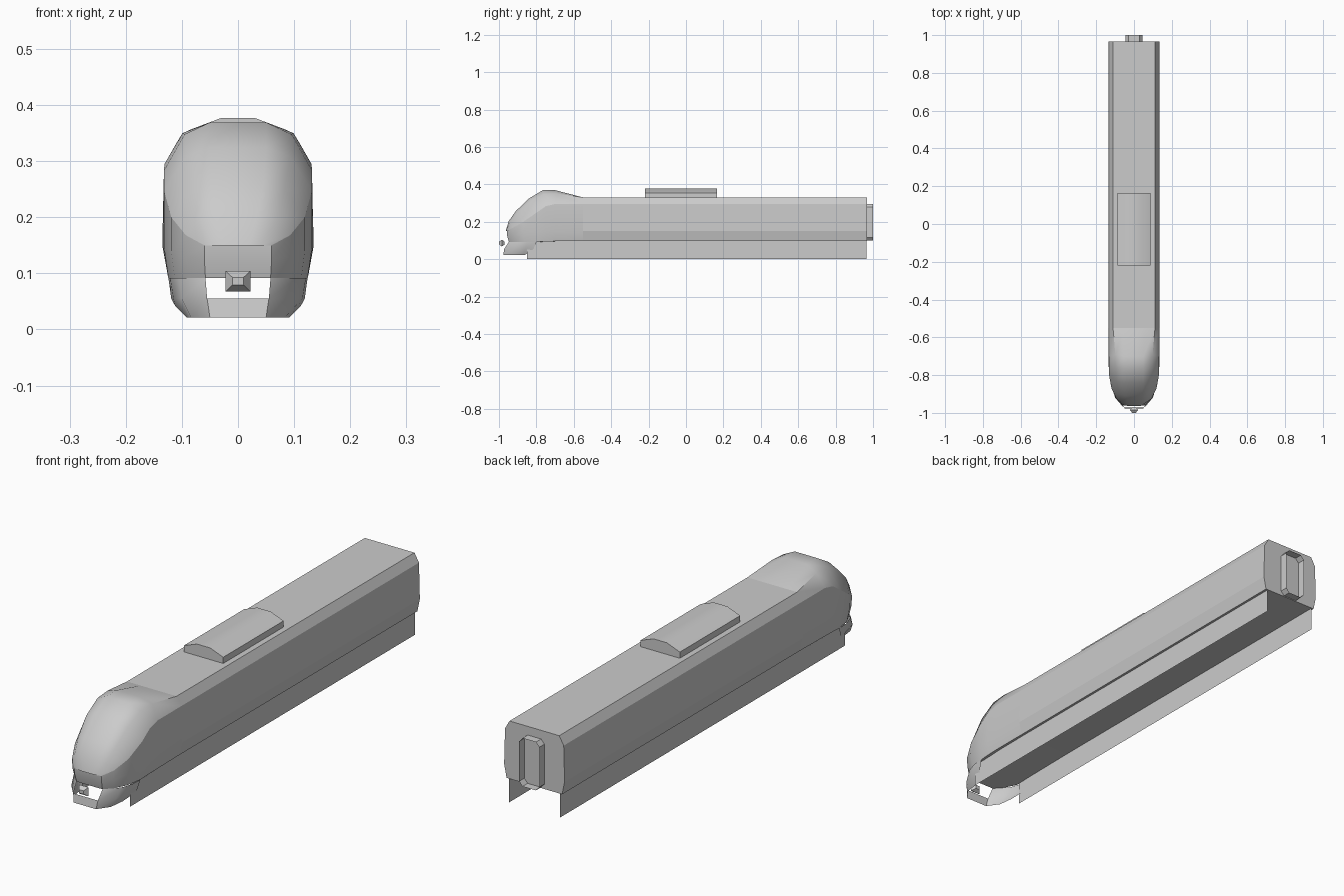
import bpy, bmesh, math

if "Cube" in bpy.data.objects:
    bpy.data.objects.remove(bpy.data.objects["Cube"])


def make(name, verts, faces, smooth=None):
    me = bpy.data.meshes.new(name)
    me.from_pydata(verts, [], faces)
    bm = bmesh.new()
    bm.from_mesh(me)
    bmesh.ops.remove_doubles(bm, verts=bm.verts, dist=0.0005)
    bmesh.ops.recalc_face_normals(bm, faces=bm.faces)
    bm.to_mesh(me)
    bm.free()
    ob = bpy.data.objects.new(name, me)
    bpy.context.collection.objects.link(ob)
    if smooth:
        bpy.ops.object.select_all(action='DESELECT')
        ob.select_set(True)
        bpy.context.view_layer.objects.active = ob
        bpy.ops.object.shade_smooth_by_angle(angle=math.radians(smooth))
    return ob


def flip(p):
    return (-p[0], p[1], p[2])


def loft(name, rows, smooth=None, skip=(), extra=None):
    """Skin rows of equal length; skip holds (row, column) cells left open."""
    n = len(rows[0])
    verts = [p for r in rows for p in r]
    faces = [(i * n + j, i * n + j + 1, (i + 1) * n + j + 1, (i + 1) * n + j)
             for i in range(len(rows) - 1) for j in range(n - 1) if (i, j) not in skip]
    if extra:
        faces += extra
    return make(name, verts, faces, smooth)


def extrude(name, profile, y0, y1, front=True, back=True, smooth=None):
    """Closed x-z profile swept along y."""
    n = len(profile)
    verts = [(x, y, z) for y in (y0, y1) for x, z in profile]
    faces = [(i, (i + 1) % n, n + (i + 1) % n, n + i) for i in range(n)]
    if front:
        faces.append(tuple(range(n)))
    if back:
        faces.append(tuple(range(n, 2 * n)))
    return make(name, verts, faces, smooth)


def mirrored(half):
    return half + [(-x, z) for x, z in reversed(half)]


# Main car body
extrude("car_body", mirrored([(.124, .097), (.135, .15), (.131, .295), (.111, .33)]),
        -.55, .967, front=False)

# Roof equipment housing
extrude("roof_housing", mirrored([(.088, .325), (.088, .355), (.03, .377)]), -.22, .165, smooth=30)

# Rear gangway: an open tube with clipped corners
extrude("rear_gangway", mirrored([(.03, .10), (.045, .117), (.045, .278), (.03, .295)]),
        .967, 1.0, front=False, back=False)

# Side skirts
for s, side in ((-1, "left"), (1, "right")):
    x = s * .114
    make(side + "_skirt", [(x, -.85, 0), (x, .965, 0), (x, .965, .1), (x, -.85, .1)], [(0, 1, 2, 3)])

# Nose crease line between cab hump and side wall
crease = [(.131, -.55, .295), (.131, -.70, .295), (.132, -.75, .283), (.132, -.80, .248),
          (.119, -.87, .20), (.093, -.925, .168), (.06, -.958, .15)]

# Cab hump: shoulder and top lines above the crease
shoulder = [(.111, -.55, .33), (.099, -.69, .350), (.095, -.76, .348), (.092, -.835, .308),
            (.083, -.90, .248), (.07, -.942, .197), (.04, -.962, .15)]
top = [(.05, -.55, .33), (.05, -.70, .369), (.05, -.765, .369), (.05, -.84, .324),
       (.045, -.91, .257), (.035, -.948, .203), (.02, -.964, .15)]
loft("cab_hump", [[c, s, t, flip(t), flip(s), flip(c)] for c, s, t in zip(crease, shoulder, top)], 50)

# Nose side wall wrapping round the front, closed by a floor
belt = [(.135, -.55, .15), (.135, -.70, .15), (.134, -.75, .15), (.132, -.80, .147),
        (.119, -.872, .14), (.092, -.925, .13), (.06, -.956, .125)]
sill = [(.124, -.55, .097), (.125, -.70, .096), (.125, -.75, .095), (.124, -.80, .092),
        (.113, -.865, .092), (.088, -.915, .092), (.058, -.947, .092)]
wrap = [line + [flip(p) for p in reversed(line)] for line in (crease, belt, sill)]
k = len(wrap[0])
loft("nose_wall", wrap, 40, extra=[tuple(range(2 * k, 3 * k))])

# Lower front fairing with the coupler opening left out of the upper band
fair = [
    [(.124, -.80, .092), (.121, -.85, .092), (.106, -.895, .092), (.058, -.947, .092)],
    [(.119, -.815, .055), (.115, -.86, .055), (.10, -.92, .055), (.055, -.972, .055)],
    [(.112, -.83, .042), (.091, -.865, .021), (.083, -.93, .021), (.05, -.977, .021)]]
loft("front_fairing", [r + [flip(p) for p in reversed(r)] for r in fair], 40, skip={(0, 3)})

# Coupler head, a small tapered block
rings = []
for y, w, h in ((-.97, .01, .008), (-.984, .022, .018), (-1.0, .01, .007)):
    ring = [(-w, y, .086 - h), (w, y, .086 - h), (w, y, .086 + h), (-w, y, .086 + h)]
    rings.append(ring + ring[:1])
loft("coupler", rings, extra=[(0, 1, 2, 3), (10, 11, 12, 13)])
